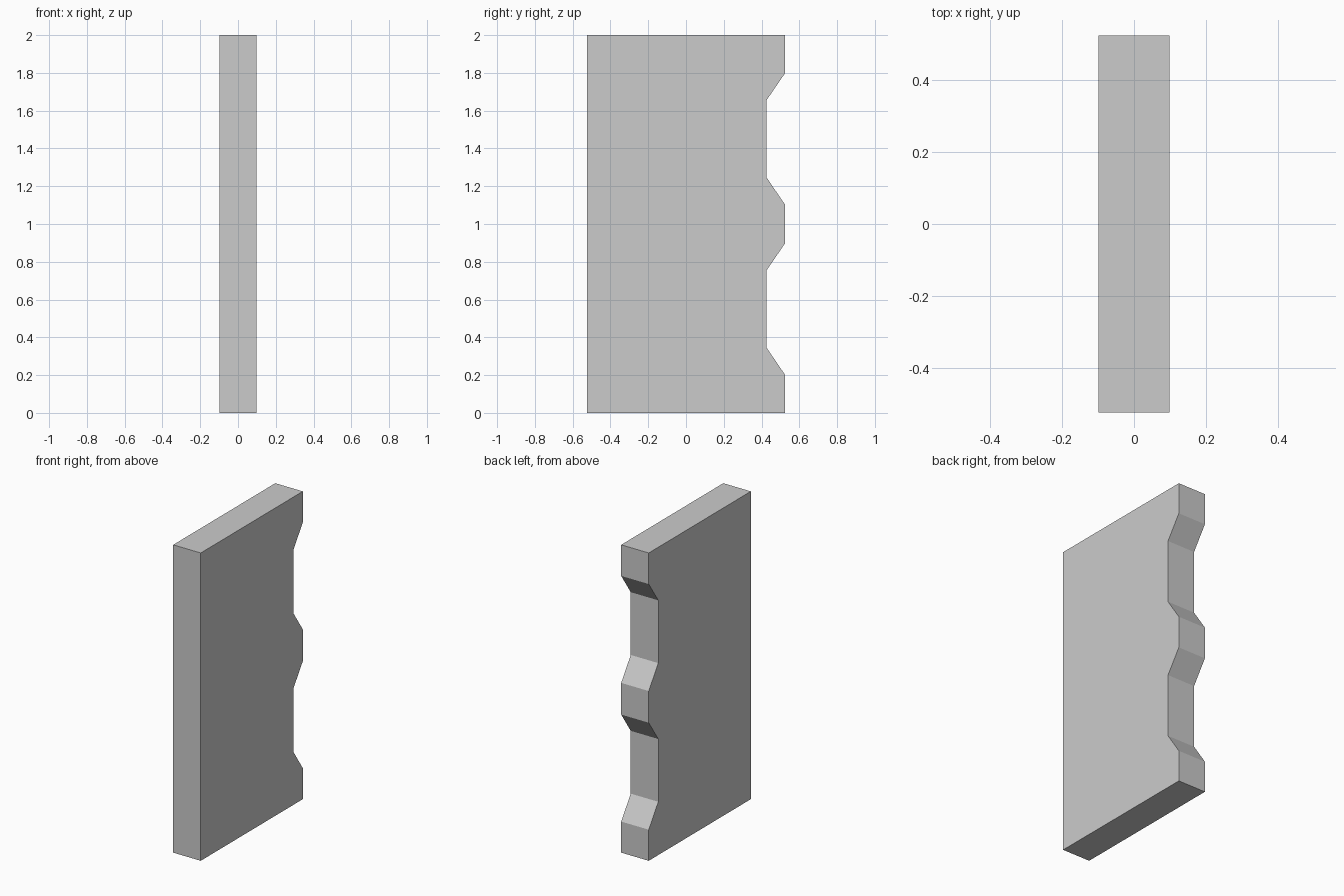
import bpy, bmesh

if "Cube" in bpy.data.objects:
    bpy.data.objects.remove(bpy.data.objects["Cube"])

HALF_X, HALF_Y, HEIGHT = 0.099, 0.524, 2.0
NOTCH_Y = 0.426                               # depth the rear notches cut to
NOTCH_Z = (0.202, 0.346, 0.754, 0.897)        # lower notch: bevel, floor, bevel
PITCH = 0.901                                 # spacing to the upper notch

# Side profile (y, z): plain front edge, two tapered notches in the rear edge
profile = [(-HALF_Y, 0), (HALF_Y, 0)]
for i in range(2):
    for y, z in zip((HALF_Y, NOTCH_Y, NOTCH_Y, HALF_Y), NOTCH_Z):
        profile.append((y, z + i * PITCH))
profile += [(HALF_Y, HEIGHT), (-HALF_Y, HEIGHT)]

# Extrude the profile through the panel thickness
bm = bmesh.new()
face = bm.faces.new([bm.verts.new((-HALF_X, y, z)) for y, z in profile])
ext = bmesh.ops.extrude_face_region(bm, geom=[face], use_keep_orig=True)
verts = [g for g in ext["geom"] if isinstance(g, bmesh.types.BMVert)]
bmesh.ops.translate(bm, verts=verts, vec=(2 * HALF_X, 0, 0))
bmesh.ops.recalc_face_normals(bm, faces=bm.faces)

mesh = bpy.data.meshes.new("notched_panel")
bm.to_mesh(mesh)
bm.free()
bpy.context.collection.objects.link(bpy.data.objects.new("notched_panel", mesh))
